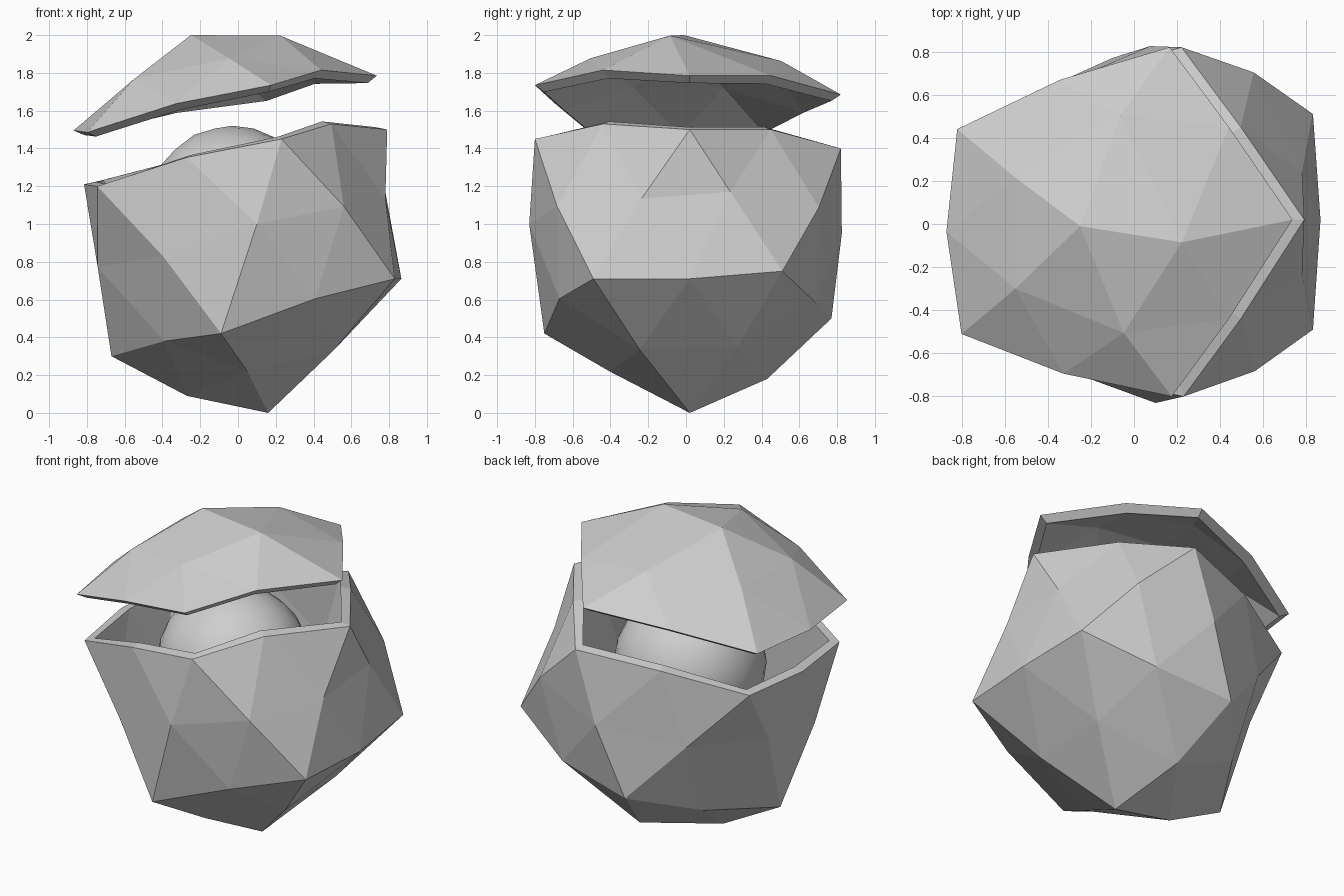
import bpy
import bmesh
from mathutils import Vector

default_cube = bpy.data.objects.get("Cube")
if default_cube:
    bpy.data.objects.remove(default_cube, do_unlink=True)

CENTRE = Vector((0, 0, 0.86))
WALL = 0.062             # wall thickness
BULGE = 0.05             # how far edge midpoints swell outwards
LID_SHIFT = Vector((-0.055, 0, 0.285))

GREY = (0.62, 0.62, 0.62, 1)
grey = bpy.data.materials.new("plain_grey")
grey.use_nodes = True
grey.diffuse_color = GREY
grey.node_tree.nodes["Principled BSDF"].inputs["Base Color"].default_value = GREY

# Corners of the uneven twenty-sided stone: top, rim ring, lower ring, bottom
corners = {
    "top": (-0.195, -0.01, 1.715),
    "rim0": (0.79, 0.02, 1.5),
    "rim1": (0.23, -0.8, 1.45),
    "rim2": (-0.745, -0.51, 1.2),
    "rim3": (-0.765, 0.44, 1.22),
    "rim4": (0.22, 0.82, 1.4),
    "low0": (0.83, -0.49, 0.71),
    "low1": (-0.09, -0.75, 0.42),
    "low2": (-0.67, -0.01, 0.3),
    "low3": (-0.1, 0.77, 0.5),
    "low4": (0.83, 0.51, 0.75),
    "bottom": (0.16, 0.02, 0),
}
corners = {name: Vector(co) for name, co in corners.items()}

# Midpoints that do not follow the regular bulge
special_bulge = {
    ("top", "rim0"): (-0.02, -0.09, 0.105),
    ("top", "rim1"): (-0.01, -0.1, 0.01),
    ("top", "rim2"): (-0.025, -0.04, 0.025),
    ("top", "rim3"): (-0.015, 0, 0.015),
    ("top", "rim4"): (-0.02, 0.1, 0.02),
    ("rim0", "rim1"): (-0.015, -0.05, 0.055),
    ("rim0", "rim4"): (-0.01, 0.03, 0.05),
    ("rim2", "rim3"): (-0.06, 0, 0),
    ("rim0", "low0"): (-0.03, 0, 0.03),
    ("rim0", "low4"): (-0.03, -0.03, 0.045),
    ("rim1", "low1"): (0.03, -0.055, 0.065),
    ("rim2", "low1"): (0.02, -0.01, 0.02),
    ("rim2", "low2"): (-0.035, 0, 0.02),
    ("rim3", "low2"): (-0.01, -0.02, 0.08),
    ("rim3", "low3"): (0, 0.015, 0),
    ("rim4", "low3"): (0.015, 0.03, 0),
    ("low0", "low1"): (0.04, -0.05, 0.04),
    ("low1", "low2"): (-0.01, -0.04, 0.02),
    ("low3", "low4"): (0.04, 0.05, -0.045),
    ("low0", "low4"): (0.035, 0.01, -0.02),
    ("bottom", "low0"): (0.015, -0.01, -0.02),
    ("bottom", "low1"): (0.015, -0.04, 0.01),
    ("bottom", "low2"): (-0.015, 0, -0.06),
    ("bottom", "low3"): (0, 0.035, -0.07),
    ("bottom", "low4"): (0.015, 0.01, -0.02),
}
special_bulge = {frozenset(pair): Vector(co) for pair, co in special_bulge.items()}


def midpoint(a, b):
    middle = (corners[a] + corners[b]) / 2
    regular = (middle - CENTRE).normalized() * BULGE
    return middle + special_bulge.get(frozenset((a, b)), regular)


def lid_outward(vert):
    return (vert.co - CENTRE - LID_SHIFT).normalized()


def body_outward(vert):
    # The rim of the body lies nearly level, rising a little inwards
    if vert.is_boundary:
        return Vector((vert.normal.x, vert.normal.y, -0.2)).normalized()
    return vert.normal


def add_shell(name, triangles, shift, outward):
    """Split each triangle in four and give the surface a solid wall."""
    bm = bmesh.new()
    outer = {}

    def vertex(a, b):
        key = frozenset((a, b))
        if key not in outer:
            co = corners[a] if a == b else midpoint(a, b)
            outer[key] = bm.verts.new(co + shift)
        return outer[key]

    for a, b, c in triangles:
        va, vb, vc = vertex(a, a), vertex(b, b), vertex(c, c)
        ab, bc, ca = vertex(a, b), vertex(b, c), vertex(c, a)
        for tri in ((va, ab, ca), (ab, vb, bc), (ca, bc, vc), (ab, bc, ca)):
            bm.faces.new(tri)
    bm.normal_update()

    # Inner wall and the rim joining the two walls
    outer_faces = list(bm.faces)
    rim_edges = [e for e in bm.edges if e.is_boundary]
    inner_places = {v: v.co - outward(v) * WALL for v in bm.verts}
    inner = {v: bm.verts.new(co) for v, co in inner_places.items()}
    for face in outer_faces:
        bm.faces.new([inner[v] for v in reversed(face.verts)])
    for edge in rim_edges:
        a, b = edge.verts
        bm.faces.new((a, b, inner[b], inner[a]))
    bmesh.ops.recalc_face_normals(bm, faces=bm.faces)

    mesh = bpy.data.meshes.new(name)
    bm.to_mesh(mesh)
    bm.free()
    mesh.materials.append(grey)
    bpy.context.collection.objects.link(bpy.data.objects.new(name, mesh))


# Lid is the five faces round the top; the body is the other fifteen
lid, body = [], []
for i in range(5):
    j = (i + 1) % 5
    rim_a, rim_b, low_a, low_b = f"rim{i}", f"rim{j}", f"low{i}", f"low{j}"
    lid.append(("top", rim_b, rim_a))
    body += [(rim_b, low_a, rim_a), (rim_b, low_b, low_a), ("bottom", low_a, low_b)]

add_shell("shell_body", body, Vector(), body_outward)
add_shell("shell_lid", lid, LID_SHIFT, lid_outward)

# Smooth ball resting inside
bpy.ops.mesh.primitive_ico_sphere_add(subdivisions=3, radius=0.45, location=(-0.03, 0, 1.07))
ball = bpy.context.object
ball.name = "inner_ball"
ball.data.materials.append(grey)
bpy.ops.object.shade_smooth()
